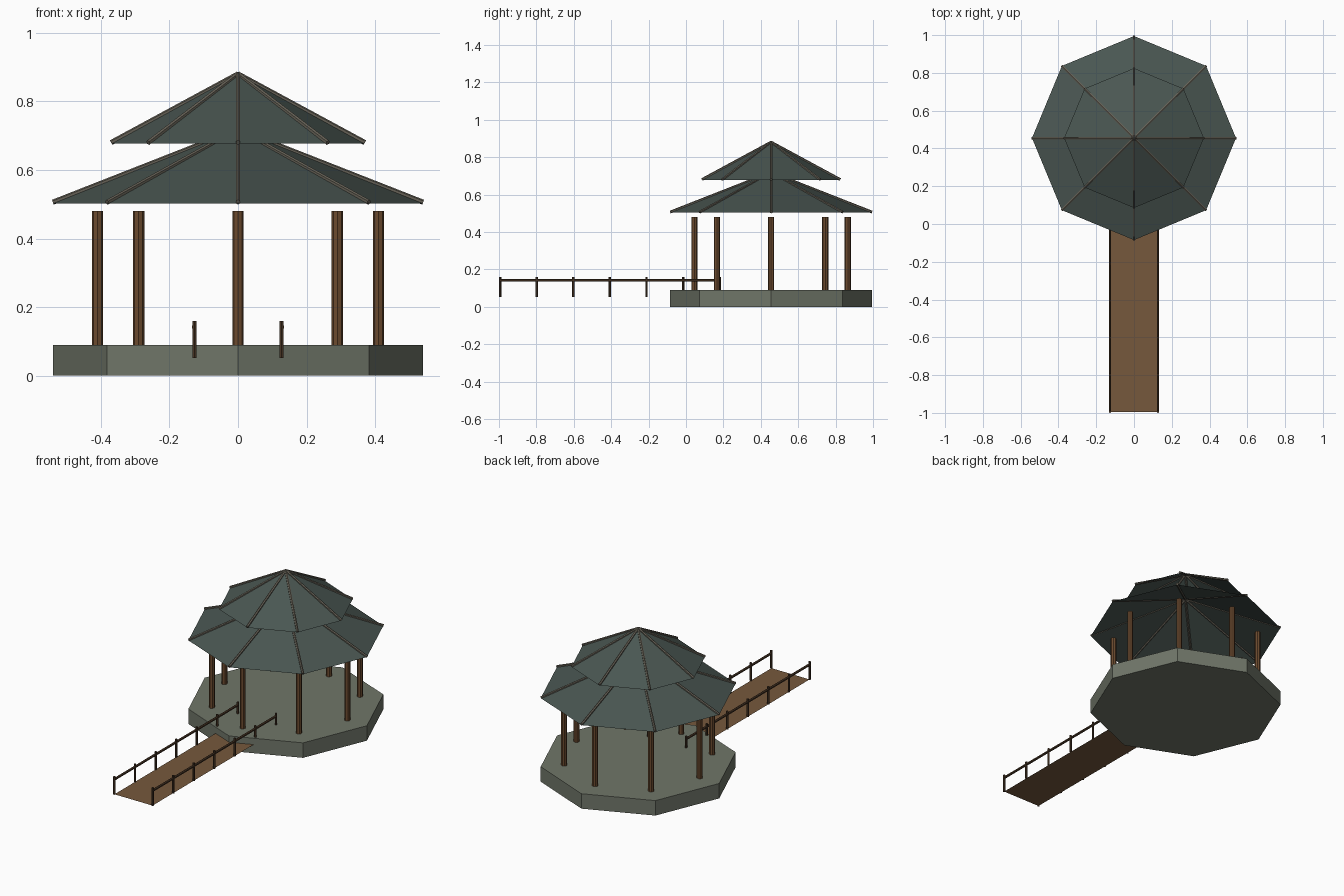
import bpy, bmesh, math
from mathutils import Vector, Matrix

if "Cube" in bpy.data.objects:
    bpy.data.objects.remove(bpy.data.objects["Cube"])

CY = 0.455          # pavilion centre on y


def material(name, rgb):
    m = bpy.data.materials.new(name)
    m.diffuse_color = (*rgb, 1)
    m.use_nodes = True
    m.node_tree.nodes["Principled BSDF"].inputs["Base Color"].default_value = m.diffuse_color
    return m


STONE = material("grey stone", (0.16, 0.18, 0.14))
ROOF = material("dark green tile", (0.068, 0.094, 0.084))
RIDGE = material("grey brown ridge", (0.13, 0.118, 0.092))
COLUMN = material("brown column wood", (0.150, 0.070, 0.028))
DECK = material("brown deck wood", (0.18, 0.098, 0.046))
RAIL = material("dark rail wood", (0.066, 0.036, 0.018))


def finish(name, bm, mat):
    bmesh.ops.recalc_face_normals(bm, faces=bm.faces)
    me = bpy.data.meshes.new(name)
    bm.to_mesh(me)
    bm.free()
    me.materials.append(mat)
    ob = bpy.data.objects.new(name, me)
    bpy.context.collection.objects.link(ob)
    return ob


def cone(name, r1, r2, z0, z1, mat, caps=True):
    bm = bmesh.new()
    bmesh.ops.create_cone(bm, cap_ends=caps, segments=8, radius1=r1, radius2=r2,
                          depth=z1 - z0,
                          matrix=Matrix.Translation((0, CY, (z0 + z1) / 2)))
    bmesh.ops.remove_doubles(bm, verts=bm.verts, dist=1e-5)
    return finish(name, bm, mat)


def rod(name, a, b, r, sides, mat):
    a, b = Vector(a), Vector(b)
    d = b - a
    bm = bmesh.new()
    bmesh.ops.create_cone(
        bm, cap_ends=True, segments=sides, radius1=r, radius2=r, depth=d.length,
        matrix=Matrix.Translation((a + b) / 2) @ d.to_track_quat('Z', 'Y').to_matrix().to_4x4())
    return finish(name, bm, mat)


def around(r, i, z):
    t = i * math.pi / 4
    return (r * math.cos(t), CY + r * math.sin(t), z)


# Stone platform
cone("platform", 0.54, 0.54, 0, 0.09, STONE)

# Columns
for i in range(8):
    rod(f"column_{i + 1}", around(0.41, i, 0.09), around(0.41, i, 0.48), 0.0165, 8, COLUMN)

# Two open roof tiers with ridge poles along the hips
for tier, r, z0, z1 in (("lower", 0.54, 0.503, 0.718), ("upper", 0.37, 0.677, 0.88)):
    cone(f"{tier}_roof", r, 0, z0, z1, ROOF, caps=False)
    for i in range(8):
        rod(f"{tier}_ridge_{i + 1}", around(r, i, z0 + 0.003), (0, CY, z1), 0.0075, 6, RIDGE)

# Flat walkway deck
HALF, Y0, Y1, ZD = 0.127, -0.994, 0.18, 0.052
bm = bmesh.new()
bm.faces.new([bm.verts.new(p) for p in ((-HALF, Y0, ZD), (HALF, Y0, ZD),
                                        (HALF, Y1, ZD), (-HALF, Y1, ZD))])
finish("walkway_deck", bm, DECK)

# Railings on both sides
for side, x in (("left", -HALF), ("right", HALF)):
    for k in range(7):
        y = Y0 + (Y1 - Y0) * k / 6
        rod(f"{side}_rail_post_{k + 1}", (x, y, 0.052), (x, y, 0.16), 0.0065, 6, RAIL)
    rod(f"{side}_handrail", (x, Y0, 0.142), (x, Y1, 0.142), 0.0075, 6, RAIL)
